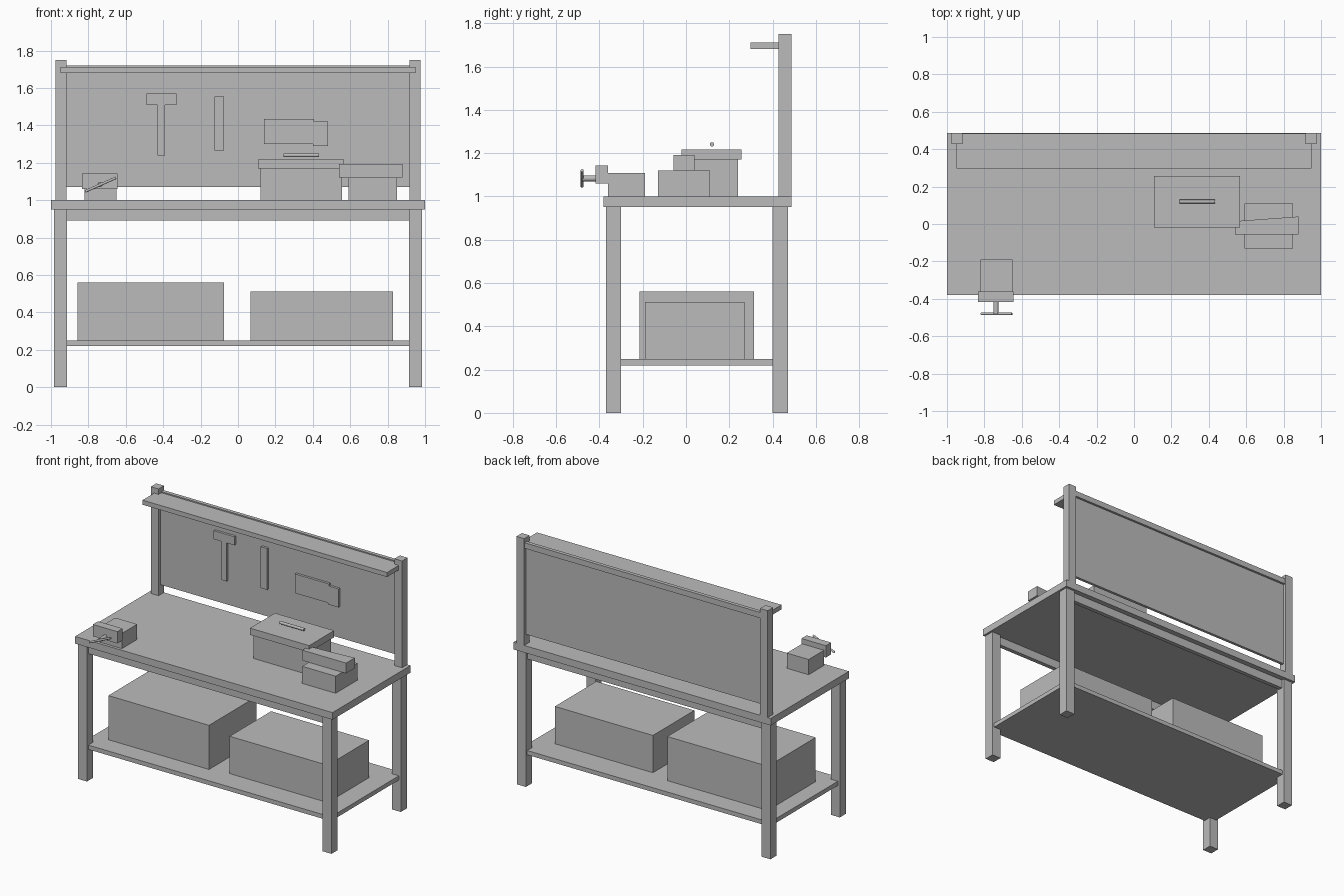
import bpy
import math

cube = bpy.data.objects.get("Cube")
if cube:
    bpy.data.objects.remove(cube, do_unlink=True)

grey = bpy.data.materials.new("plain grey")
grey.use_nodes = True
grey.diffuse_color = (0.5, 0.5, 0.5, 1)
grey.node_tree.nodes["Principled BSDF"].inputs["Base Color"].default_value = (0.5, 0.5, 0.5, 1)


def prism(name, outline, low, high, axis="z"):
    """Extrude an outline along z, or an x-z outline along y."""
    n = len(outline)
    if axis == "z":
        verts = [(a, b, h) for h in (low, high) for a, b in outline]
    else:
        verts = [(a, h, b) for h in (high, low) for a, b in outline]
    faces = [list(range(n))[::-1], list(range(n, 2 * n))]
    faces += [(i, (i + 1) % n, n + (i + 1) % n, n + i) for i in range(n)]
    mesh = bpy.data.meshes.new(name)
    mesh.from_pydata(verts, [], faces)
    mesh.materials.append(grey)
    obj = bpy.data.objects.new(name, mesh)
    bpy.context.collection.objects.link(obj)
    return obj


def box(name, x, y, z):
    return prism(name, [(x[0], y[0]), (x[1], y[0]), (x[1], y[1]), (x[0], y[1])], *z)


def rod(name, centre, radius, length, rotation):
    bpy.ops.mesh.primitive_cylinder_add(vertices=16, radius=radius, depth=length,
                                        location=centre, rotation=rotation)
    obj = bpy.context.object
    obj.name = name
    obj.data.materials.append(grey)
    bpy.ops.object.shade_smooth_by_angle()


# Bench frame
box("tabletop", (-1, 1), (-0.38, 0.487), (0.95, 1))
box("lower_shelf", (-0.97, 0.97), (-0.355, 0.455), (0.22, 0.25))
for row, y in (("front", -0.335), ("back", 0.435)):
    box(row + "_apron", (-0.915, 0.915), (y - 0.015, y + 0.015), (0.89, 0.95))
    for side, x in (("right", -0.95), ("left", 0.95)):
        box(f"{row}_{side}_leg", (x - 0.035, x + 0.035), (y - 0.035, y + 0.035), (0, 0.95))

# Back board with posts and narrow shelf
for side, x in (("right", -0.946), ("left", 0.946)):
    box(side + "_post", (x - 0.03, x + 0.03), (0.427, 0.487), (1, 1.75))
box("back_panel", (-0.917, 0.917), (0.447, 0.467), (1.07, 1.7))
box("top_rail", (-0.917, 0.917), (0.457, 0.483), (1.68, 1.72))
box("top_shelf", (-0.95, 0.95), (0.297, 0.457), (1.68, 1.712))

# Hanging tools
prism("hanging_hammer", [(-0.43, 1.24), (-0.39, 1.24), (-0.39, 1.51), (-0.33, 1.51),
                         (-0.33, 1.57), (-0.49, 1.57), (-0.49, 1.51), (-0.43, 1.51)],
      0.43, 0.447, "y")
box("hanging_chisel", (-0.125, -0.075), (0.43, 0.447), (1.265, 1.555))
prism("hanging_saw", [(0.14, 1.3), (0.4, 1.3), (0.4, 1.29), (0.48, 1.29), (0.48, 1.42),
                      (0.405, 1.42), (0.405, 1.435), (0.14, 1.435)], 0.43, 0.447, "y")

# Toolbox
box("toolbox_body", (0.12, 0.555), (0, 0.24), (1, 1.17))
box("toolbox_lid", (0.107, 0.567), (-0.02, 0.257), (1.17, 1.217))
rod("toolbox_handle", (0.337, 0.12, 1.24), 0.01, 0.19, (0, math.pi / 2, 0))

# Block with a tapered piece on top
box("small_block", (0.59, 0.85), (-0.13, 0.11), (1, 1.12))
prism("tapered_block", [(0.54, -0.057), (0.88, -0.057), (0.88, 0.04), (0.54, 0.015)], 1.12, 1.192)

# Vise
box("vise_base", (-0.82, -0.65), (-0.36, -0.19), (1, 1.107))
box("vise_jaw", (-0.835, -0.645), (-0.418, -0.36), (1.06, 1.143))
rod("vise_screw", (-0.738, -0.447, 1.083), 0.014, 0.065, (math.pi / 2, 0, 0))
rod("vise_bar", (-0.735, -0.48, 1.083), 0.007, 0.18, (0, math.radians(66), 0))

# Storage boxes
box("large_storage_box", (-0.857, -0.075), (-0.215, 0.315), (0.25, 0.56))
box("small_storage_box", (0.068, 0.83), (-0.19, 0.27), (0.25, 0.512))
